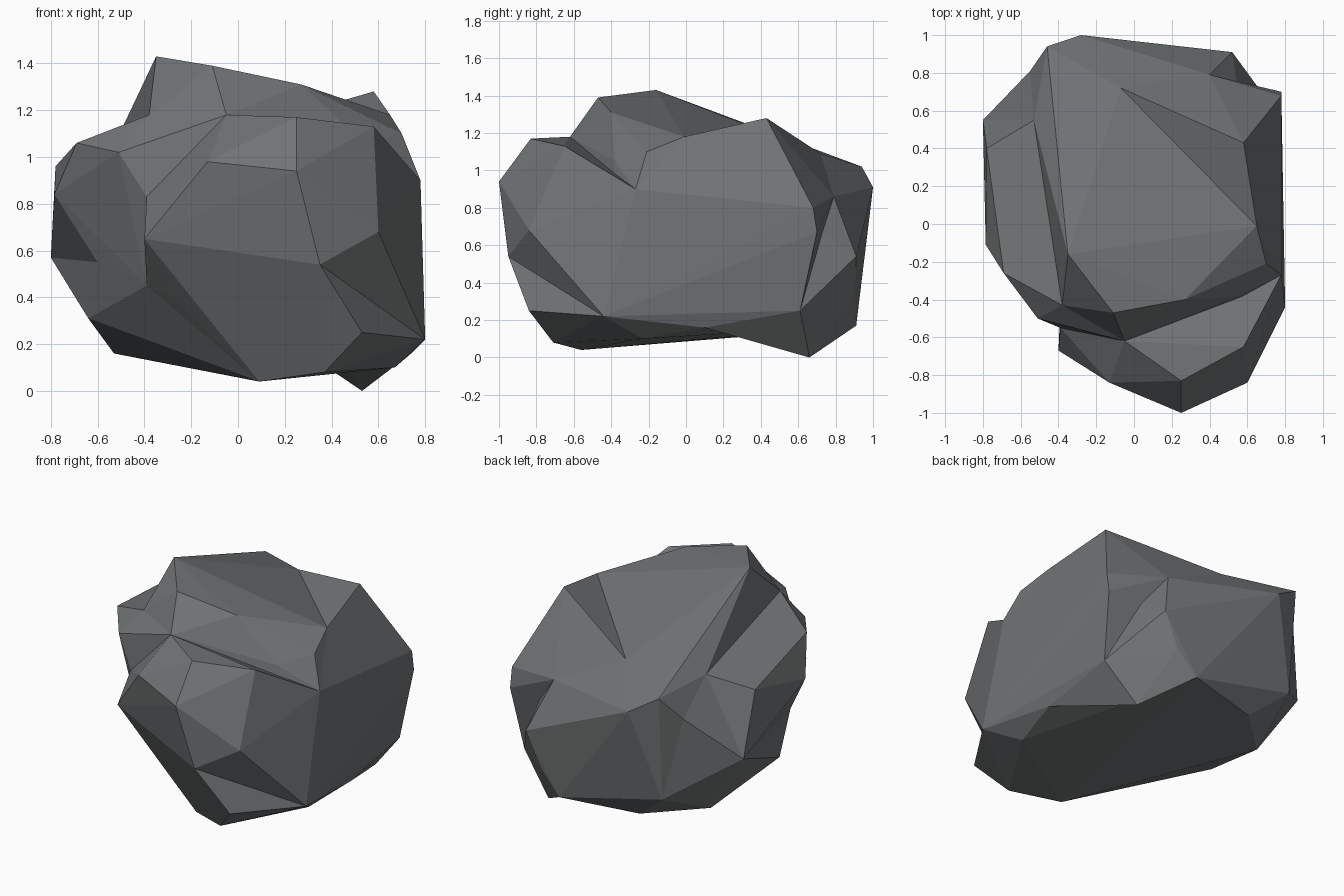
import bpy, bmesh

if "Cube" in bpy.data.objects:
    bpy.data.objects.remove(bpy.data.objects["Cube"])

stone = bpy.data.materials.new("slate_grey")
stone.diffuse_color = (0.165, 0.175, 0.18, 1)
stone.use_nodes = True
stone.node_tree.nodes["Principled BSDF"].inputs["Base Color"].default_value = stone.diffuse_color

# shared corners where the chunks meet
LOW_RIGHT = (0.80, -0.44, 0.22)
NOTCH = (0.78, -0.27, 0.90)
LOW_FRONT = (0.09, -0.56, 0.04)
UNDER = (-0.11, -0.13, 0.08)
UNDER_RIGHT = (0.67, -0.23, 0.10)
RIGHT_BASE = (0.74, 0.10, 0.16)
LEFT_BACK = (-0.80, 0.55, 0.57)
LEFT_BASE = (-0.53, 0.50, 0.16)
LEFT_DENT = (-0.60, -0.22, 0.55)
CREASE = (-0.39, -0.45, 0.45)
SADDLE = (-0.05, -0.62, 1.18)
FRONT_LEFT = (-0.39, -0.55, 0.83)
GROOVE_FRONT = (-0.38, -0.43, 1.18)
GROOVE_BACK = (-0.53, 0.55, 1.05)
BACK_LEFT = (-0.55, 0.81, 0.86)
BACK_LOW = (-0.45, 0.89, 0.34)
BACK_BASE = (-0.22, 0.79, 0.15)
BACK_RIGHT_BASE = (0.28, 0.91, 0.17)
RIGHT_LOW = (0.74, 0.61, 0.25)
BACK_FOOT = (0.42, 0.90, 0.32)
BACK_STEP = (0.40, 0.79, 0.86)
SLOPE = (-0.07, 0.72, 1.09)
SHOULDER = (0.65, -0.01, 1.18)
BULGE_LOW = (0.35, -0.95, 0.54)
BULGE_LEFT = (-0.40, -0.67, 0.65)
BULGE_UNDER = (-0.28, -0.53, 0.40)
CORE = (0.1, 0.1, 0.6)


def chunk(name, *corners):
    """Faceted boulder chunk: convex hull around a few corners."""
    bm = bmesh.new()
    for c in corners:
        bm.verts.new(c)
    bmesh.ops.convex_hull(bm, input=bm.verts[:])
    loose = [v for v in bm.verts if not v.link_faces]
    bmesh.ops.delete(bm, geom=loose, context='VERTS')
    bmesh.ops.recalc_face_normals(bm, faces=bm.faces[:])
    me = bpy.data.meshes.new(name)
    bm.to_mesh(me)
    bm.free()
    me.materials.append(stone)
    ob = bpy.data.objects.new(name, me)
    bpy.context.collection.objects.link(ob)
    return ob


# main mass with the crest, back and underside
body = chunk(
    "boulder", (-0.35, -0.16, 1.43), (-0.11, -0.47, 1.39), (0.27, -0.40, 1.31),
    (0.70, -0.21, 1.10), (0.55, -0.38, 1.05), (-0.46, 0.94, 1.02),
    (-0.28, 1.0, 0.91), (0.52, 0.91, 0.54), SHOULDER, SLOPE, SADDLE, NOTCH,
    GROOVE_FRONT, GROOVE_BACK, BACK_LEFT, BACK_LOW, BACK_BASE, BACK_STEP,
    BACK_FOOT, BACK_RIGHT_BASE, RIGHT_LOW, RIGHT_BASE, LEFT_BASE, CREASE,
    UNDER, UNDER_RIGHT, LOW_FRONT, LOW_RIGHT)

parts = [
    # peak and edge on the right rear
    chunk("rear_peak", (0.58, 0.43, 1.28), (0.78, 0.68, 0.80),
          (0.66, 0.71, 0.69), (0.78, 0.70, 0.67), SHOULDER, SLOPE, BACK_STEP,
          RIGHT_LOW, NOTCH, LOW_RIGHT, CORE),
    # low foot under the right rear
    chunk("foot", (0.53, 0.66, 0.0), RIGHT_BASE, RIGHT_LOW, BACK_FOOT,
          BACK_RIGHT_BASE, CORE),
    # bulge on the front, upper and lower halves
    chunk("front_bulge", (0.25, -0.83, 1.17), (0.58, -0.65, 1.13),
          (0.25, -1.0, 0.94), (-0.13, -0.84, 0.98), (0.60, -0.84, 0.68),
          SADDLE, FRONT_LEFT, BULGE_LEFT, BULGE_LOW, BULGE_UNDER, CREASE,
          LOW_RIGHT, NOTCH, CORE),
    chunk("front_base", (0.53, -0.84, 0.25), (0.37, -0.71, 0.08), BULGE_LEFT,
          BULGE_LOW, BULGE_UNDER, CREASE, LOW_FRONT, UNDER, UNDER_RIGHT,
          LOW_RIGHT, CORE),
    # shoulder on the left and the mass beneath it
    chunk("left_shoulder", (-0.51, -0.50, 1.02), (-0.69, -0.26, 1.06),
          (-0.785, -0.11, 0.84), (-0.78, 0.40, 0.96), SADDLE, FRONT_LEFT,
          GROOVE_FRONT, GROOVE_BACK, LEFT_DENT, CREASE, LEFT_BACK, CORE),
    chunk("left_base", (-0.64, -0.05, 0.31), LEFT_DENT, CREASE, LEFT_BACK,
          LEFT_BASE, GROOVE_BACK, BACK_LEFT, BACK_LOW, BACK_BASE, UNDER,
          LOW_FRONT, CORE),
]

# fuse the chunks into one stone
for part in parts:
    mod = body.modifiers.new("fuse_" + part.name, 'BOOLEAN')
    mod.operation = 'UNION'
    mod.solver = 'EXACT'
    mod.object = part
deps = bpy.context.evaluated_depsgraph_get()
fused = bpy.data.meshes.new_from_object(body.evaluated_get(deps))
body.modifiers.clear()
body.data = fused
fused.materials.clear()
fused.materials.append(stone)
for poly in fused.polygons:
    poly.use_smooth = False
    poly.material_index = 0
for part in parts:
    bpy.data.objects.remove(part)
